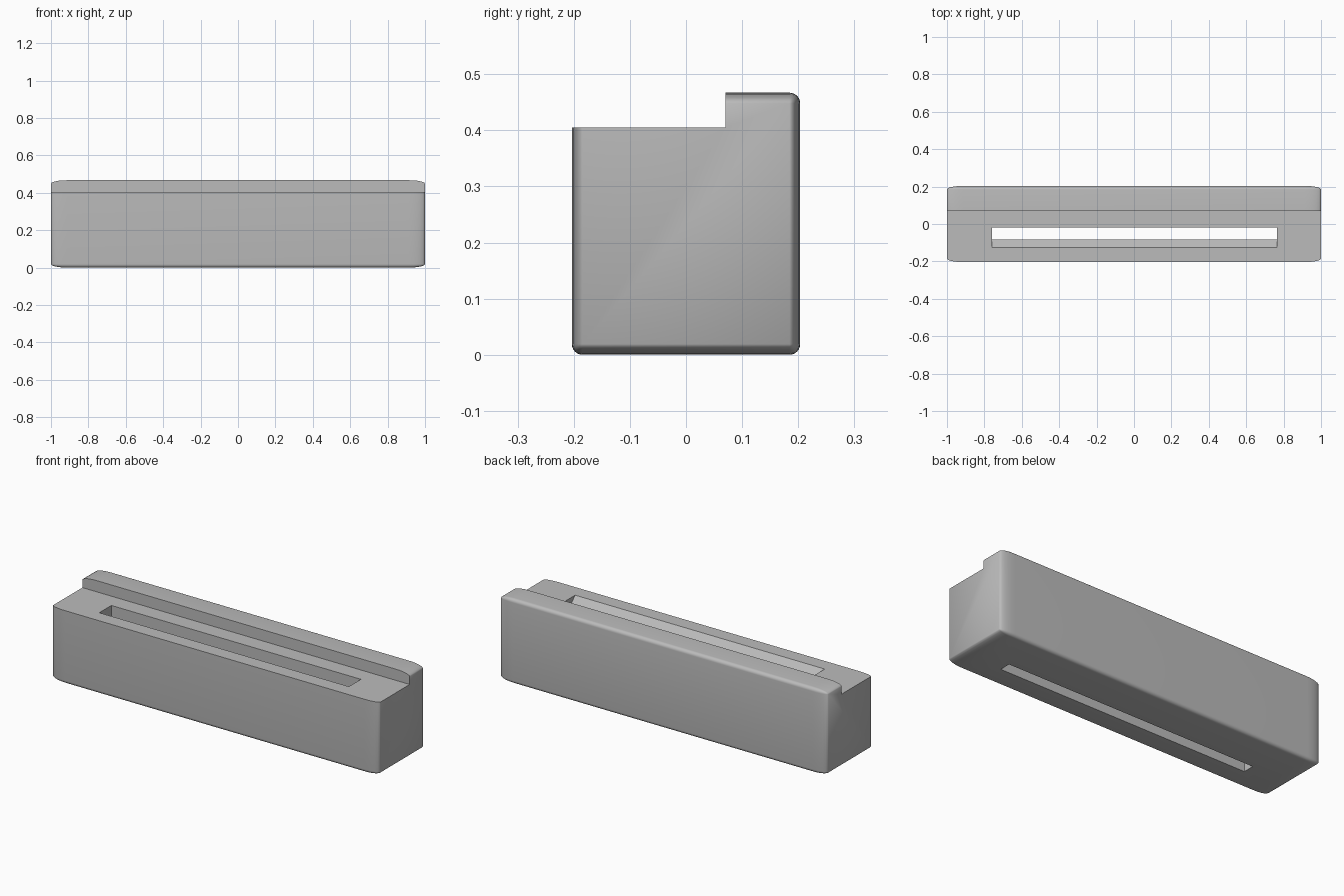
import bpy
import bmesh
from mathutils import Matrix, Vector
from math import radians

old = bpy.data.objects.get("Cube")
if old:
    bpy.data.objects.remove(old, do_unlink=True)

LENGTH, DEPTH, HEIGHT = 2.0, 0.407, 0.467
RADIUS, STRETCH = 0.019, 4.5      # corner rounding, drawn out along the length
LEDGE_Z, RIDGE_Y = 0.405, 0.07

grey = bpy.data.materials.new("plain grey")
grey.use_nodes = True
grey.diffuse_color = (0.5, 0.5, 0.5, 1)
grey.node_tree.nodes["Principled BSDF"].inputs["Base Color"].default_value = (0.5, 0.5, 0.5, 1)


def make_object(name, bm):
    bmesh.ops.recalc_face_normals(bm, faces=bm.faces)
    mesh = bpy.data.meshes.new(name)
    bm.to_mesh(mesh)
    bm.free()
    mesh.materials.append(grey)
    obj = bpy.data.objects.new(name, mesh)
    bpy.context.collection.objects.link(obj)
    return obj


def prism(name, profile, x0, x1):
    """Extrude a (y, z) profile along x."""
    bm = bmesh.new()
    face = bm.faces.new([bm.verts.new((x0, y, z)) for y, z in profile])
    side = bmesh.ops.extrude_face_region(bm, geom=[face])["geom"]
    verts = [v for v in side if isinstance(v, bmesh.types.BMVert)]
    bmesh.ops.translate(bm, verts=verts, vec=Vector((x1 - x0, 0, 0)))
    return make_object(name, bm)


# Rounded block: bevelled while short, then stretched along x
bm = bmesh.new()
bmesh.ops.create_cube(bm, size=1)
bmesh.ops.scale(bm, verts=bm.verts, vec=(LENGTH / STRETCH, DEPTH, HEIGHT))
bmesh.ops.bevel(bm, geom=bm.edges[:], offset=RADIUS, segments=6, profile=0.5,
                affect='EDGES')
bmesh.ops.scale(bm, verts=bm.verts, vec=(STRETCH, 1, 1))
bmesh.ops.translate(bm, verts=bm.verts, vec=(0, 0, HEIGHT / 2))
body = make_object("slotted_block", bm)

# Front ledge cutter, leaving the raised ridge along the back
ledge = prism("ledge_cutter", [(-1, LEDGE_Z), (RIDGE_Y, LEDGE_Z), (RIDGE_Y, 1), (-1, 1)], -2, 2)

# Through slot with a sloped lead-in on its front wall
front, throat, back = -0.125, -0.082, -0.02
slope = throat - front
slot = prism("slot_cutter", [(throat, -0.1), (back, -0.1), (back, LEDGE_Z + 0.02),
                             (front - 0.02, LEDGE_Z + 0.02), (throat, LEDGE_Z - slope)],
             -0.76, 0.765)

bpy.ops.object.select_all(action='DESELECT')
bpy.context.view_layer.objects.active = body
body.select_set(True)
for cutter in (ledge, slot):
    cutter.hide_render = True
    mod = body.modifiers.new(cutter.name, 'BOOLEAN')
    mod.operation = 'DIFFERENCE'
    mod.solver = 'EXACT'
    mod.object = cutter
    bpy.ops.object.modifier_apply(modifier=mod.name)
    bpy.data.objects.remove(cutter, do_unlink=True)

bpy.ops.object.shade_smooth_by_angle(angle=radians(35))
